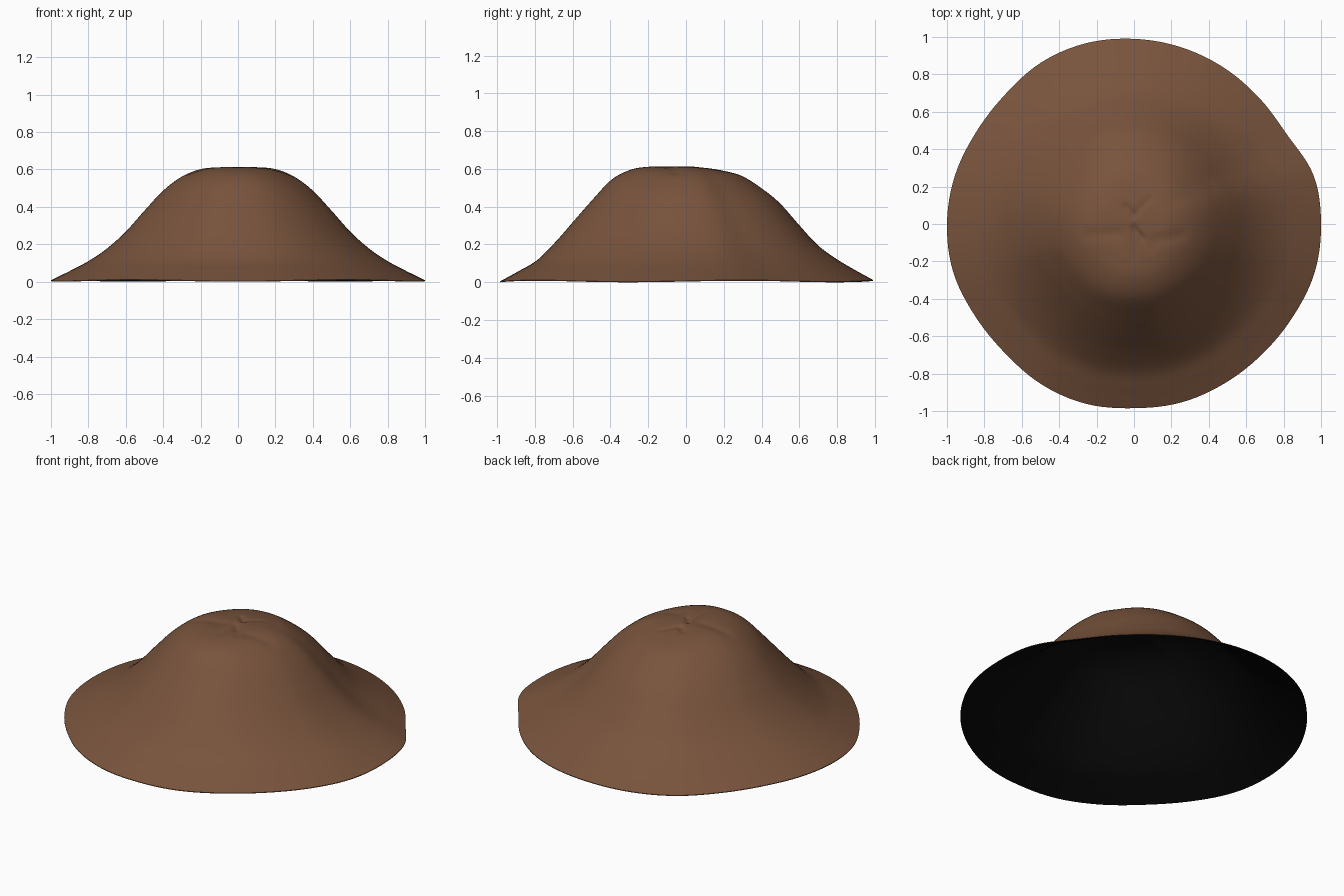
import bpy
import bmesh
import math

cube = bpy.data.objects.get("Cube")
if cube:
    bpy.data.objects.remove(cube, do_unlink=True)


def make_material(name, rgb):
    mat = bpy.data.materials.new(name)
    mat.use_nodes = True
    colour = (*rgb, 1)
    mat.diffuse_color = colour
    bsdf = mat.node_tree.nodes["Principled BSDF"]
    bsdf.inputs["Base Color"].default_value = colour
    bsdf.inputs["Roughness"].default_value = 0.9
    return mat


brown = make_material("earth brown", (0.19, 0.088, 0.046))
black = make_material("underside black", (0.003, 0.003, 0.003))

# Heights from the centre to the rim, in equal steps
SIDE = [.614, .612, .602, .562, .487, .38, .268, .178, .11, .057, .008]
FRONT = [.614, .614, .612, .595, .543, .44, .328, .215, .118, .06, .008]
BACK = [.614, .606, .59, .562, .5, .42, .308, .2, .125, .065, .008]
# Uneven rim radius, every 15 degrees counter-clockwise from +x
RIM = [1, .995, .948, .95, .964, .978, .99, 1, .996, .977, .977, .992,
       1, 1, .982, .976, .99, .995, .985, .987, .98, .977, .984, 1]
SHELL = 0.004


def spline(a, b, c, d, f):
    """Catmull-Rom curve from b to c."""
    return b + f * (c - a + f * (2*a - 5*b + 4*c - d + f * (3*b - 3*c + d - a))) / 2


def sample_profile(prof, t):
    s = t * (len(prof) - 1)
    i = min(int(s), len(prof) - 2)
    before = prof[abs(i - 1)]
    after = prof[i + 2] if i + 2 < len(prof) else 2 * prof[-1] - prof[-2]
    return spline(before, prof[i], prof[i + 1], after, s - i)


def rim_radius(angle):
    n = len(RIM)
    s = angle / math.tau * n
    i = int(s)
    return spline(*[RIM[(i + k) % n] for k in (-1, 0, 1, 2)], s - i)


def crease(x, y, start, end, width, depth):
    """A soft groove along a line."""
    dx, dy = end[0] - start[0], end[1] - start[1]
    f = ((x - start[0]) * dx + (y - start[1]) * dy) / (dx * dx + dy * dy)
    f = max(0, min(1, f))
    dist = math.hypot(x - start[0] - f * dx, y - start[1] - f * dy)
    return -depth * math.exp(-(dist / width) ** 2)


# Wrinkles on the crown: start, end, width, depth
CREASES = [
    ((-.24, -.06), (-.08, -.05), .035, .006),
    ((.12, -.09), (.25, -.06), .035, .006),
    ((-.04, .09), (0, .05), .018, .009),
    ((0, .05), (.08, .13), .02, .005),
    ((0, -.02), (.04, -.07), .018, .009),
    ((0, -.05), (0, -.18), .02, .004),
    ((.04, -.08), (.09, -.14), .02, .004),
]


def height(x, y, angle, t):
    end = FRONT if y < 0 else BACK
    w = math.sin(angle) ** 2
    z = (1 - w) * sample_profile(SIDE, t) + w * sample_profile(end, t)
    if t < 0.5:
        z += sum(crease(x, y, *c) for c in CREASES)
    # The rim rises and dips a little
    return z + SHELL * math.sin(5 * angle) * t ** 8


# Mound surface, ring by ring
RINGS, SEGS = 72, 144
bm = bmesh.new()


def add_layer(drop, material_index):
    """One skin of the shell, returning its rim."""
    inner = None
    centre = bm.verts.new((0, 0, height(0, 0, 0, 0) - drop))
    for r in range(1, RINGS + 1):
        t = r / RINGS
        ring = []
        for s in range(SEGS):
            a = math.tau * s / SEGS
            radius = t * rim_radius(a)
            x, y = radius * math.cos(a), radius * math.sin(a)
            ring.append(bm.verts.new((x, y, height(x, y, a, t) - drop)))
        for s in range(SEGS):
            n = (s + 1) % SEGS
            if inner:
                corners = [inner[s], ring[s], ring[n], inner[n]]
            else:
                corners = [centre, ring[s], ring[n]]
            if drop:
                corners.reverse()
            bm.faces.new(corners).material_index = material_index
        inner = ring
    return inner


# Brown outside, black hollow underside, joined by a thin lip
outer_rim = add_layer(0, 0)
under_rim = add_layer(SHELL, 1)
for s in range(SEGS):
    n = (s + 1) % SEGS
    bm.faces.new((outer_rim[s], under_rim[s], under_rim[n], outer_rim[n]))

mesh = bpy.data.meshes.new("dirt_mound")
bm.to_mesh(mesh)
bm.free()
mesh.materials.append(brown)
mesh.materials.append(black)
mound = bpy.data.objects.new("dirt_mound", mesh)
bpy.context.collection.objects.link(mound)
bpy.context.view_layer.objects.active = mound
mound.select_set(True)
bpy.ops.object.shade_smooth_by_angle(angle=math.radians(40))
